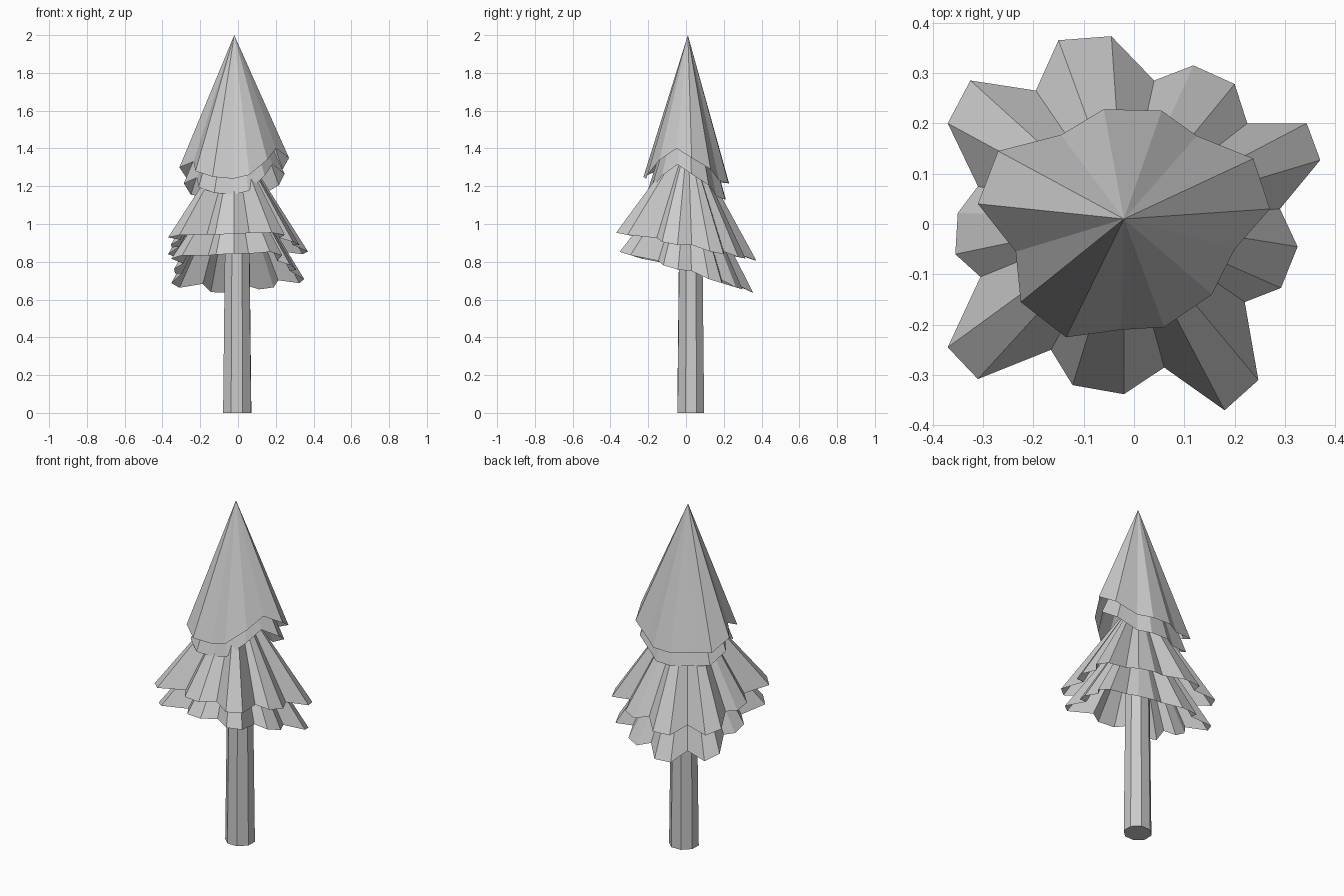
import bpy, bmesh, math
from mathutils import Vector

AXIS = Vector((-0.02, 0.01, 0))


def skirt(name, rim, apex_z, top=0.0, scale=1.0, drop=0.0, tilt=0.0):
    """Open pleated cone: rim points joined to an apex, or to a shrunken ring when top > 0."""
    bm = bmesh.new()
    apex = AXIS + Vector((0, 0, apex_z))
    low = []
    for p in rim:
        p = Vector(p)
        q = AXIS + (p - AXIS) * scale
        q.z = p.z - drop - tilt * p.y
        low.append(bm.verts.new(q))
    n = len(low)
    if top:
        high = [bm.verts.new(apex + (v.co - apex) * top) for v in low]
        for i in range(n):
            j = (i + 1) % n
            bm.faces.new((low[i], low[j], high[j], high[i]))
    else:
        tip = bm.verts.new(apex)
        for i in range(n):
            bm.faces.new((low[i], low[(i + 1) % n], tip))
    mesh = bpy.data.meshes.new(name)
    bm.to_mesh(mesh)
    bm.free()
    obj = bpy.data.objects.new(name, mesh)
    bpy.context.collection.objects.link(obj)
    return obj


# Uneven rim of the upper crown
crown = [(0.27, 0.03, 1.35), (0.237, 0.13, 1.29), (0.125, 0.175, 1.23),
         (0.055, 0.225, 1.215), (-0.06, 0.228, 1.215), (-0.145, 0.177, 1.22),
         (-0.27, 0.145, 1.24), (-0.31, 0.04, 1.30), (-0.235, -0.055, 1.33),
         (-0.225, -0.155, 1.28), (-0.135, -0.225, 1.25), (-0.025, -0.21, 1.24),
         (0.06, -0.205, 1.26), (0.155, -0.14, 1.34), (0.2, -0.05, 1.40)]
skirt("upper_crown", crown, 2.0)
skirt("upper_crown_under_layer", crown, 1.85, top=0.6, scale=0.92, drop=0.085)

# Lower branches: nine lobes, each with two tips followed by a valley
star = [(0.343, 0.2), (0.118 + 0.082, 0.278), (0.118, 0.315)]
star = [(0.37, 0.127), (0.343, 0.2), (0.225, 0.2),
        (0.2, 0.278), (0.118, 0.315), (0.04, 0.285),
        (-0.045, 0.373), (-0.15, 0.365), (-0.195, 0.265),
        (-0.325, 0.285), (-0.37, 0.2), (-0.31, 0.075),
        (-0.35, 0.022), (-0.355, -0.06), (-0.305, -0.105),
        (-0.37, -0.245), (-0.31, -0.308), (-0.165, -0.25),
        (-0.122, -0.32), (-0.02, -0.338), (0.06, -0.285),
        (0.18, -0.37), (0.247, -0.31), (0.22, -0.155),
        (0.292, -0.127), (0.325, -0.045), (0.29, 0.03)]
rim = [(x, y, 0.88 + (0.015 if i % 3 == 2 else 0)) for i, (x, y) in enumerate(star)]
skirt("lower_branches", rim, 1.47, top=0.25, tilt=0.2)
skirt("lower_branches_under_layer", rim, 1.32, top=0.4, scale=0.95, drop=0.135, tilt=0.29)

# Eight-sided trunk, slightly tapered
bpy.ops.mesh.primitive_cone_add(vertices=8, radius1=0.081, radius2=0.068, depth=1.1,
                                location=(-0.004, 0.025, 0.55),
                                rotation=(0, 0, math.radians(22.5)))
trunk = bpy.context.object
trunk.name = "trunk"
trunk.scale = (1, 0.93, 1)
